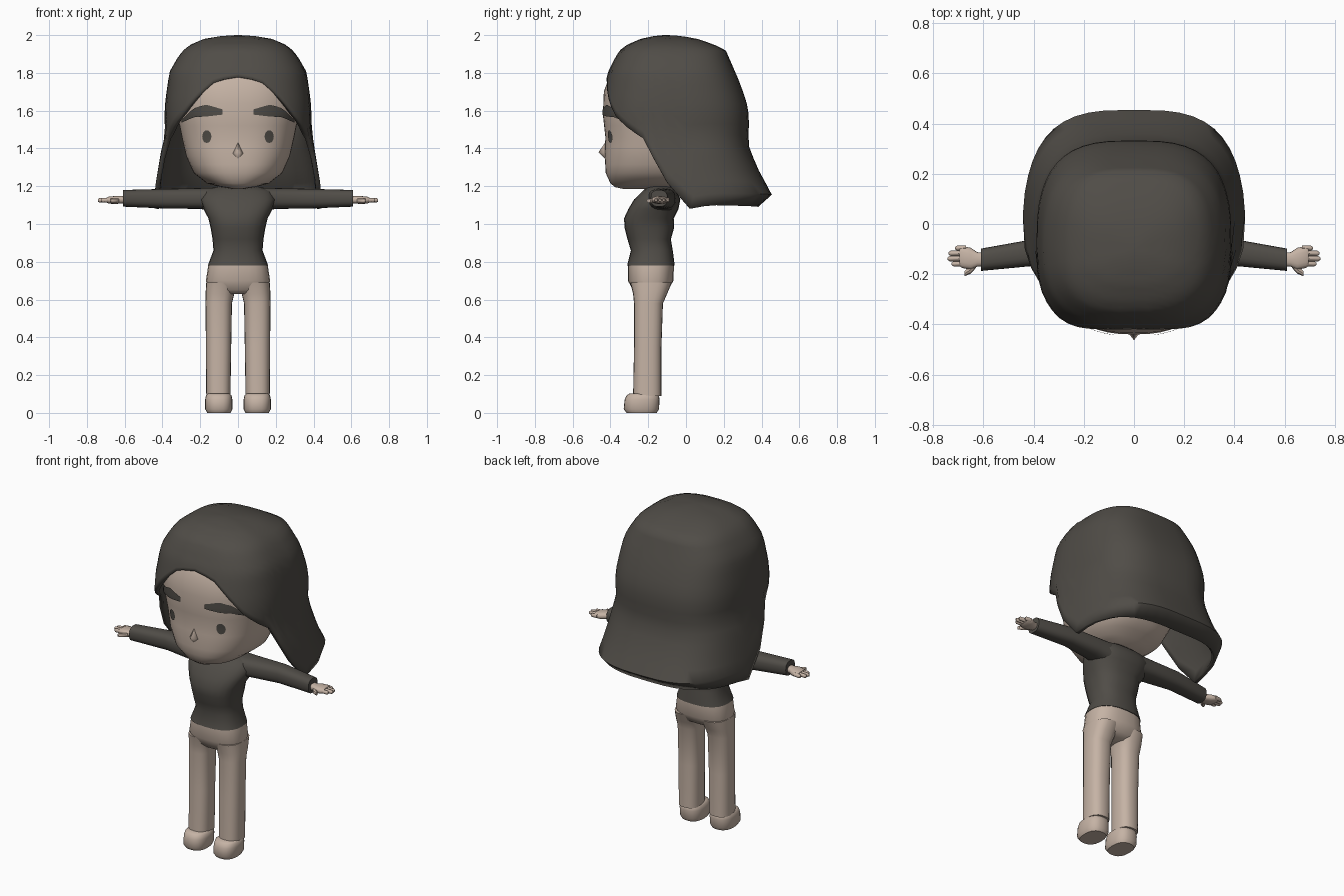
import bpy, bmesh
from math import sin, cos, pi, radians
from mathutils import Vector
from mathutils.bvhtree import BVHTree

if "Cube" in bpy.data.objects:
    bpy.data.objects.remove(bpy.data.objects["Cube"], do_unlink=True)


def material(name, rgb):
    m = bpy.data.materials.new(name)
    m.use_nodes = True
    m.diffuse_color = (*rgb, 1)
    m.node_tree.nodes["Principled BSDF"].inputs["Base Color"].default_value = (*rgb, 1)
    return m


BEIGE = material("warm beige", (0.56, 0.45, 0.375))
DARK = material("charcoal", (0.08, 0.073, 0.063))


def finish(name, bm, mat, angle=45, normals=True):
    if normals:
        bmesh.ops.recalc_face_normals(bm, faces=bm.faces[:])
    mesh = bpy.data.meshes.new(name)
    bm.to_mesh(mesh)
    bm.free()
    mesh.materials.append(mat)
    ob = bpy.data.objects.new(name, mesh)
    bpy.context.collection.objects.link(ob)
    bpy.ops.object.select_all(action='DESELECT')
    ob.select_set(True)
    bpy.context.view_layer.objects.active = ob
    bpy.ops.object.shade_smooth_by_angle(angle=radians(angle))
    return ob


def interp(table, p):
    """Linear lookup in rows (key, value, ...) with rising keys."""
    if p <= table[0][0]:
        return table[0][1:]
    for a, b in zip(table, table[1:]):
        if p <= b[0]:
            t = (p - a[0]) / (b[0] - a[0])
            return [u + (v - u) * t for u, v in zip(a[1:], b[1:])]
    return table[-1][1:]


def power(v, n):
    return (1 if v >= 0 else -1) * abs(v) ** (2 / n)


def skin_rows(bm, rows):
    for a, b in zip(rows, rows[1:]):
        for i in range(len(a)):
            j = (i + 1) % len(a)
            bm.faces.new((a[i], b[i], b[j], a[j]))


def loft(name, rings, mat, axis='Z', side=1, n=2.5, seg=24):
    """Rings are (position, u_low, u_high, v_low, v_high); rounded outline."""
    bm = bmesh.new()
    rows = []
    for p, u0, u1, v0, v1 in rings:
        row = []
        for i in range(seg):
            a = 2 * pi * i / seg
            u = (u0 + u1) / 2 + (u1 - u0) / 2 * power(sin(a), n)
            v = (v0 + v1) / 2 - (v1 - v0) / 2 * power(cos(a), n)
            x, y, z = (u, v, p) if axis == 'Z' else (p, u, v)
            row.append(bm.verts.new((x * side, y, z)))
        rows.append(row)
    skin_rows(bm, rows)
    bm.faces.new(rows[0])
    bm.faces.new(rows[-1])
    return finish(name, bm, mat)


# Rounded egg outline with separate front and back depth
def egg(a, centre, w, front, back, nf, nb):
    c = cos(a)
    n = nf if c >= 0 else nb
    depth = centre - front if c >= 0 else back - centre
    return w * power(sin(a), n), centre - depth * power(c, n)


# Head: (height, half width, front, back)
HEAD = [(1.185, .03, -.33, -.10), (1.195, .09, -.375, -.05), (1.215, .165, -.40, 0),
        (1.27, .235, -.425, .10), (1.36, .275, -.43, .17), (1.46, .298, -.427, .22),
        (1.58, .322, -.44, .25), (1.70, .332, -.435, .25), (1.80, .31, -.40, .20),
        (1.90, .20, -.28, .10)]
bm = bmesh.new()
heights = [a[0] + (b[0] - a[0]) * k / 2 for a, b in zip(HEAD, HEAD[1:]) for k in (0, 1)]
rows = []
for z in heights + [1.90]:
    w, f, b = interp(HEAD, z)
    rows.append([bm.verts.new((*egg(2 * pi * i / 48, -.15, w, f, b, 2.4, 2.4), z))
                 for i in range(48)])
skin_rows(bm, rows)
bm.faces.new(rows[0])
bm.faces.new(rows[-1])
bmesh.ops.recalc_face_normals(bm, faces=bm.faces[:])
face_tree = BVHTree.FromBMesh(bm)
finish("head", bm, BEIGE, 60)


def on_face(x, z, lift=.007):
    hit, normal, _, _ = face_tree.ray_cast(Vector((x, -1, z)), Vector((0, 1, 0)))
    if hit is None:
        return Vector((x, -.2, z))
    return hit + normal * lift * (1 if normal.y < 0 else -1)


# Nose wedge
bm = bmesh.new()
for p in ((0, -.415, 1.45), (0, -.463, 1.38), (.038, -.415, 1.37), (-.038, -.415, 1.37),
          (0, -.415, 1.33), (0, -.38, 1.38)):
    bm.verts.new(p)
bmesh.ops.convex_hull(bm, input=bm.verts[:])
finish("nose", bm, BEIGE, 80)

# Eyebrows and eyes laid on the face
BROW = [(0, 1.580, 1.606), (.4, 1.570, 1.632), (.7, 1.567, 1.614), (1, 1.538, 1.552)]
for side, label in ((1, "left"), (-1, "right")):
    bm = bmesh.new()
    rows = []
    for i in range(13):
        s = i / 12
        low, high = interp(BROW, s)
        rows.append([bm.verts.new(on_face(side * (.08 + .212 * s), low + (high - low) * k / 4))
                     for k in range(5)])
    for a, b in zip(rows, rows[1:]):
        for k in range(4):
            quad = (a[k], b[k], b[k + 1], a[k + 1])
            bm.faces.new(quad if side > 0 else quad[::-1])
    finish(label + "_eyebrow", bm, DARK, normals=False)

    bm = bmesh.new()
    rows = [[bm.verts.new(on_face(side * .163 + r * .024 * sin(a), 1.463 + r * .034 * cos(a), .005))
             for a in (2 * pi * i / 16 for i in range(16))] for r in (1, .5)]
    skin_rows(bm, rows)
    bm.faces.new(rows[1])
    bmesh.ops.recalc_face_normals(bm, faces=bm.faces[:])
    if sum(f.normal.y for f in bm.faces) > 0:
        bmesh.ops.reverse_faces(bm, faces=bm.faces[:])
    finish(label + "_eye", bm, DARK, normals=False)

# Hair: open shell from the crown down to a hem that frames the face
HAIR = [(1.08, .445, -.42, .37), (1.16, .445, -.44, .46), (1.25, .43, -.45, .40),
        (1.40, .405, -.46, .335), (1.48, .382, -.46, .33), (1.56, .39, -.46, .335),
        (1.65, .385, -.45, .32), (1.76, .37, -.425, .28), (1.81, .36, -.41, .258),
        (1.88, .32, -.375, .228), (1.92, .29, -.35, .21), (1.95, .25, -.31, .15),
        (1.98, .18, -.24, .06), (1.995, .09, -.17, -.02), (2.0, .02, -.12, -.08)]
HEM = [(0, 1.78), (14, 1.755), (29, 1.67), (44, 1.58), (58, 1.52), (76, 1.45),
       (86, 1.30), (97, 1.08), (108, 1.10), (180, 1.09)]
bm = bmesh.new()
cols, levels = 48, 22
crown = bm.verts.new((0, -.1, 2.0))
rows = []
for k in range(1, levels + 1):
    row = []
    for i in range(cols):
        deg = 360 * i / cols
        hem = interp(HEM, min(deg, 360 - deg))[0]
        z = 2.0 - (2.0 - hem) * (1 - cos(pi / 2 * k / levels))
        w, f, b = interp(HAIR, z)
        x, y = egg(radians(deg), -.1, w, f, b, 2.6, 3.0)
        row.append(bm.verts.new((x, y, z)))
    rows.append(row)
skin_rows(bm, rows)
for i in range(cols):
    bm.faces.new((crown, rows[0][i], rows[0][(i + 1) % cols]))
hair = finish("hair", bm, DARK, 60, normals=False)
shell = hair.modifiers.new("thickness", 'SOLIDIFY')
shell.thickness = .025
shell.offset = -1

# Neck, shirt and hips
loft("neck", [(1.14, -.06, .06, -.20, -.08), (1.26, -.06, .06, -.20, -.08)], BEIGE, n=2)
loft("shirt_body", [(.78, -.16, .16, -.312, -.06), (.86, -.13, .13, -.292, -.07),
                    (.92, -.135, .135, -.31, -.08), (.98, -.145, .145, -.325, -.063),
                    (1.03, -.157, .157, -.328, -.065), (1.08, -.183, .183, -.305, -.04),
                    (1.13, -.20, .20, -.275, -.03), (1.175, -.18, .18, -.23, -.05),
                    (1.20, -.10, .10, -.20, -.08)], DARK)
loft("hips", [(.63, -.10, .10, -.26, -.13), (.65, -.155, .155, -.28, -.095),
              (.70, -.17, .17, -.308, -.066), (.785, -.157, .157, -.307, -.064)], BEIGE)

# Limbs on both sides
for side, label in ((1, "left"), (-1, "right")):
    loft(label + "_leg", [(.09, .04, .168, -.28, -.13), (.35, .036, .17, -.275, -.13),
                          (.58, .032, .172, -.275, -.122), (.63, .02, .172, -.28, -.10),
                          (.69, .005, .168, -.295, -.075)], BEIGE, side=side)
    loft(label + "_shoe", [(0, .04, .163, -.315, -.155), (.02, .03, .174, -.33, -.143),
                           (.07, .03, .174, -.325, -.14), (.092, .034, .17, -.315, -.143),
                           (.102, .045, .16, -.30, -.155)], BEIGE, side=side)
    loft(label + "_sleeve", [(.10, -.21, -.05, 1.06, 1.193), (.20, -.195, -.055, 1.08, 1.19),
                             (.38, -.165, -.057, 1.082, 1.186), (.61, -.187, -.098, 1.092, 1.18)],
         DARK, axis='X', side=side, n=2.6)
    loft(label + "_hand", [(.60, -.168, -.115, 1.11, 1.15), (.625, -.17, -.112, 1.108, 1.148),
                           (.65, -.182, -.095, 1.106, 1.148), (.685, -.175, -.088, 1.108, 1.145),
                           (.695, -.168, -.092, 1.114, 1.14)],
         BEIGE, axis='X', side=side, seg=16)
    for k, (y, tip) in enumerate(((-.096, .712), (-.117, .738), (-.138, .742), (-.159, .726))):
        r = .0105
        loft(f"{label}_finger_{k + 1}", [(.67, y - r, y + r, 1.115, 1.14),
                                         (tip - .008, y - r, y + r, 1.114, 1.137),
                                         (tip, y - r / 2, y + r / 2, 1.119, 1.132)],
             BEIGE, axis='X', side=side, n=2, seg=8)
    loft(label + "_thumb", [(.63, -.175, -.15, 1.11, 1.138), (.65, -.198, -.165, 1.11, 1.136),
                            (.675, -.208, -.188, 1.112, 1.134)],
         BEIGE, axis='X', side=side, n=2, seg=8)
